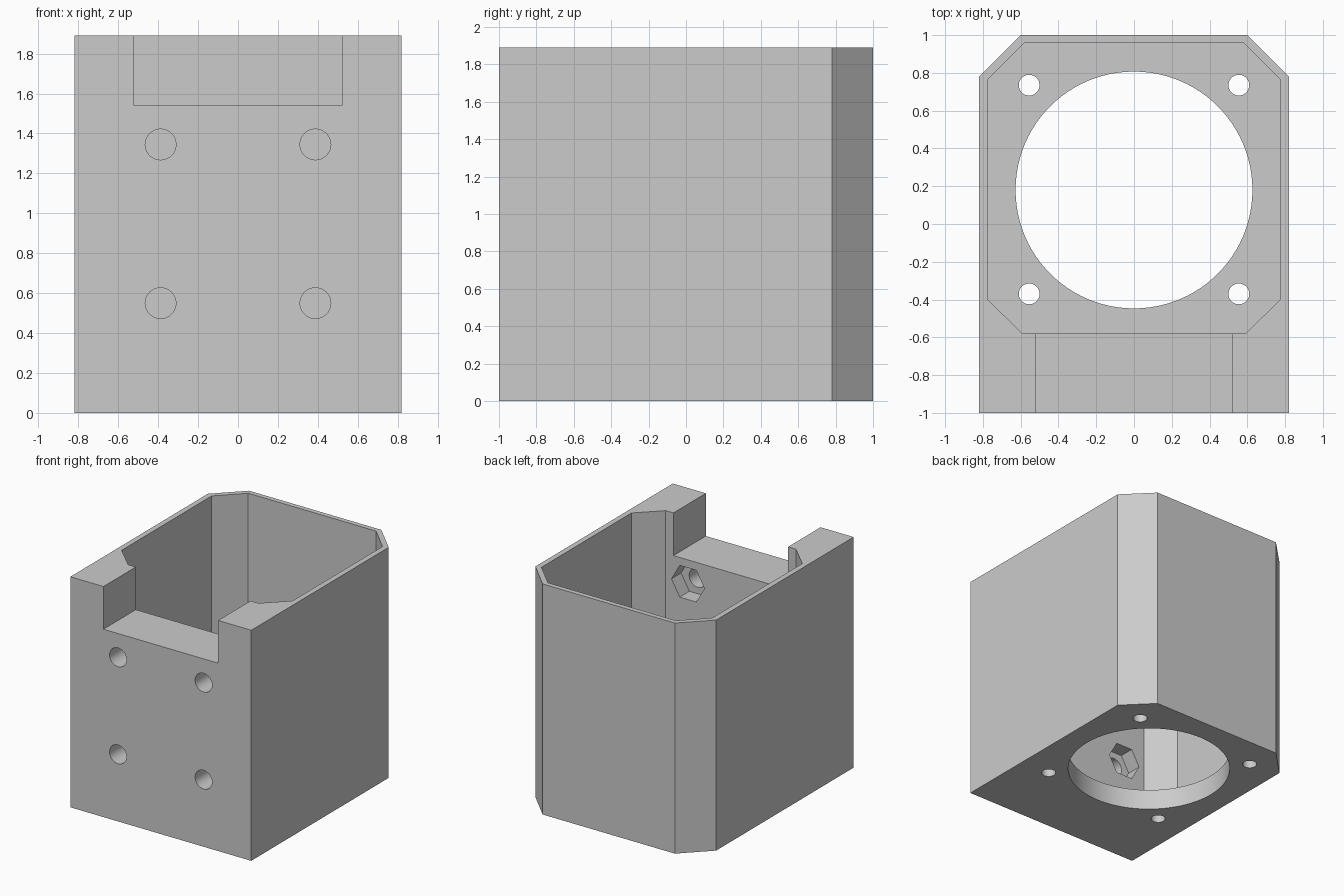
import bpy
import math
from mathutils import Matrix, Vector

old = bpy.data.objects.get("Cube")
if old:
    bpy.data.objects.remove(old, do_unlink=True)

HEIGHT = 1.89
FLOOR = 0.17
INNER_FRONT = -0.58
NUT_DEPTH = 0.125

grey = bpy.data.materials.new("plain grey")
grey.use_nodes = True
grey.diffuse_color = (0.6, 0.6, 0.6, 1)
grey.node_tree.nodes["Principled BSDF"].inputs["Base Color"].default_value = (0.6, 0.6, 0.6, 1)


def prism(name, outline, z0, z1):
    """Extrude a closed xy outline from z0 to z1."""
    n = len(outline)
    verts = [(x, y, z) for z in (z0, z1) for x, y in outline]
    faces = [tuple(reversed(range(n))), tuple(range(n, 2 * n))]
    faces += [(i, (i + 1) % n, (i + 1) % n + n, i + n) for i in range(n)]
    mesh = bpy.data.meshes.new(name)
    mesh.from_pydata(verts, [], faces)
    mesh.materials.append(grey)
    obj = bpy.data.objects.new(name, mesh)
    bpy.context.collection.objects.link(obj)
    return obj


def mirrored(half):
    """Complete a counter-clockwise right half outline across x = 0."""
    return half + [(-x, y) for x, y in reversed(half)]


def circle(radius, sides):
    return [(radius * math.cos(math.tau * i / sides), radius * math.sin(math.tau * i / sides))
            for i in range(sides)]


def cut(target, cutter):
    """Subtract the cutter, then remove it."""
    cutter.hide_render = True
    mod = target.modifiers.new("cut", 'BOOLEAN')
    mod.operation = 'DIFFERENCE'
    mod.solver = 'EXACT'
    mod.object = cutter
    bpy.ops.object.select_all(action='DESELECT')
    bpy.context.view_layer.objects.active = target
    target.select_set(True)
    bpy.ops.object.modifier_apply(modifier=mod.name)
    bpy.data.objects.remove(cutter, do_unlink=True)


def bore(target, radius, sides, start, length, along_y=False):
    """Cut a round or polygonal hole upward, or toward the back."""
    tool = prism("bore_cutter", circle(radius, sides), 0, length)
    turn = Matrix.Rotation(-math.pi / 2, 4, 'X') if along_y else Matrix()
    tool.data.transform(Matrix.Translation(Vector(start)) @ turn)
    cut(target, tool)


# Outer block with bevelled back corners
housing = prism("housing", mirrored([(0.82, -1), (0.82, 0.78), (0.6, 1)]), 0, HEIGHT)

# Eight-sided cavity, open at the top
cavity = mirrored([(0.59, INNER_FRONT), (0.775, -0.4), (0.775, 0.765), (0.58, 0.96)])
cut(housing, prism("cavity_cutter", cavity, FLOOR, HEIGHT + 0.2))

# Notch in the top of the thick front wall
notch = mirrored([(0.52, -1.2), (0.52, -0.3)])
cut(housing, prism("notch_cutter", notch, 1.54, HEIGHT + 0.2))

# Large floor opening and its four screw holes
bore(housing, 0.627, 96, (0, 0.18, -0.2), 0.6)
for x in (-0.555, 0.555):
    for y in (-0.37, 0.735):
        bore(housing, 0.055, 32, (x, y, -0.2), 0.6)

# Front bolt holes with hexagonal nut pockets on the inside
for x in (-0.388, 0.388):
    for z in (0.55, 1.345):
        bore(housing, 0.077, 40, (x, -1.2, z), 0.9, True)
        bore(housing, 0.15, 6, (x, INNER_FRONT - NUT_DEPTH, z), 0.3, True)

bpy.ops.object.shade_smooth_by_angle(angle=math.radians(25))
